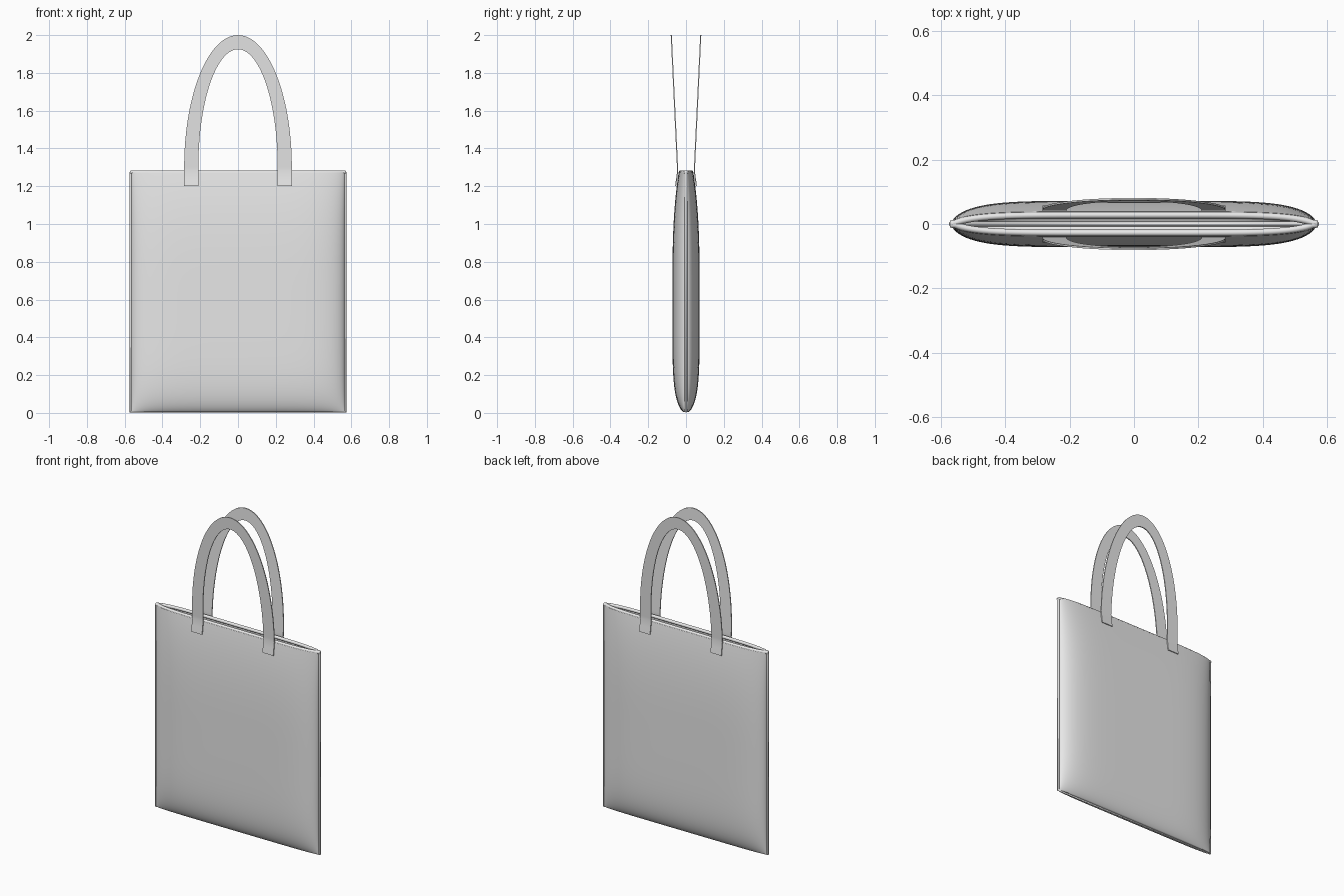
import bpy, bmesh
from math import sin, cos, pi

cube = bpy.data.objects.get("Cube")
if cube:
    bpy.data.objects.remove(cube)

HALF_W, HEIGHT, SEAM = 0.565, 1.275, 0.005

canvas = bpy.data.materials.new("canvas_grey")
canvas.use_nodes = True
colour = (0.8, 0.8, 0.8, 1)
canvas.diffuse_color = colour
canvas.node_tree.nodes["Principled BSDF"].inputs["Base Color"].default_value = colour


def puff(x, z):
    """Half thickness of the bag at a point of its panel."""
    across = max(0, 1 - abs(x / HALF_W) ** 6) ** 0.6
    t = z / (HEIGHT / 2) - 1
    up = max(0, 1 - abs(t) ** 6) ** 0.6 if t < 0 else 1 - 0.5 * t ** 3
    return SEAM + 0.067 * across * up


def finish(bm, name):
    bmesh.ops.recalc_face_normals(bm, faces=bm.faces)
    mesh = bpy.data.meshes.new(name)
    bm.to_mesh(mesh)
    bm.free()
    mesh.materials.append(canvas)
    obj = bpy.data.objects.new(name, mesh)
    bpy.context.collection.objects.link(obj)
    bpy.ops.object.select_all(action='DESELECT')
    obj.select_set(True)
    bpy.context.view_layer.objects.active = obj
    bpy.ops.object.shade_smooth_by_angle(angle=0.9)
    return obj


def tube(name, points, radius, closed=False):
    curve = bpy.data.curves.new(name, 'CURVE')
    curve.dimensions = '3D'
    curve.bevel_depth = radius
    curve.bevel_resolution = 3
    curve.use_fill_caps = True
    spline = curve.splines.new('POLY')
    spline.points.add(len(points) - 1)
    for p, co in zip(spline.points, points):
        p.co = (*co, 1)
    spline.use_cyclic_u = closed
    spline.use_smooth = True
    curve.materials.append(canvas)
    obj = bpy.data.objects.new(name, curve)
    bpy.context.collection.objects.link(obj)


# Bag body: pillow-shaped rings, open at the top, pinched at the seams
COLS, ROWS = 48, 48
xs = [HALF_W * sin(pi * (i / COLS - 0.5)) for i in range(COLS + 1)]
zs = [0.006 + (HEIGHT - 0.006) * (1 - cos(pi * j / ROWS)) / 2 for j in range(ROWS + 1)]
bm = bmesh.new()
rings = []
for z in zs:
    front = [bm.verts.new((x, -puff(x, z), z)) for x in xs]
    back = [bm.verts.new((x, puff(x, z), z)) for x in reversed(xs)]
    rings.append(front + back)
n = len(rings[0])
for low, high in zip(rings, rings[1:]):
    for i in range(n):
        k = (i + 1) % n
        bm.faces.new((low[i], low[k], high[k], high[i]))
floor = rings[0]
for i in range(COLS):
    bm.faces.new((floor[i], floor[i + 1], floor[n - 2 - i], floor[n - 1 - i]))
body = finish(bm, "bag_body")
shell = body.modifiers.new("cloth_thickness", 'SOLIDIFY')
shell.thickness = 0.004
shell.offset = -1

# Rolled hem round the opening
hem = []
for side in (-1, 1):
    for x in (xs if side < 0 else xs[::-1]):
        hem.append((x, side * max(0.003, puff(x, HEIGHT) - 0.011), HEIGHT))
tube("top_hem", hem, 0.010, closed=True)

# Piping down both sides and along the bottom
edge, base = 0.568, 0.008
tube("seam_piping", [(-edge, 0, HEIGHT), (-edge, 0, base), (edge, 0, base), (edge, 0, HEIGHT)], 0.0075)


# Handles: flat strap arches that lean outward
def lean(z):
    if z < 1.28:
        return 0.055 - 0.011 * (z - 1.2) / 0.08
    return 0.044 + 0.034 * (z - 1.28) / 0.72


def handle(name, side):
    spring = 1.3
    # Pairs of outer and inner strap edge points
    pairs = [((-0.285, z), (-0.21, z)) for z in (1.2, 1.24, 1.28)]
    for i in range(49):
        a = pi * (1 - i / 48)
        pairs.append(((0.285 * cos(a), spring + 0.7 * sin(a)),
                      (0.21 * cos(a), spring + 0.625 * sin(a))))
    pairs += [((0.285, z), (0.21, z)) for z in (1.28, 1.24, 1.2)]
    bm = bmesh.new()
    sections = []
    for outer, inner in pairs:
        sections.append([bm.verts.new((x, side * (lean(z) + d), z))
                         for (x, z), d in ((outer, -0.003), (outer, 0.003),
                                           (inner, 0.003), (inner, -0.003))])
    for a, b in zip(sections, sections[1:]):
        for i in range(4):
            k = (i + 1) % 4
            bm.faces.new((a[i], a[k], b[k], b[i]))
    bm.faces.new(sections[0])
    bm.faces.new(sections[-1])
    finish(bm, name)


handle("front_handle", -1)
handle("back_handle", 1)
